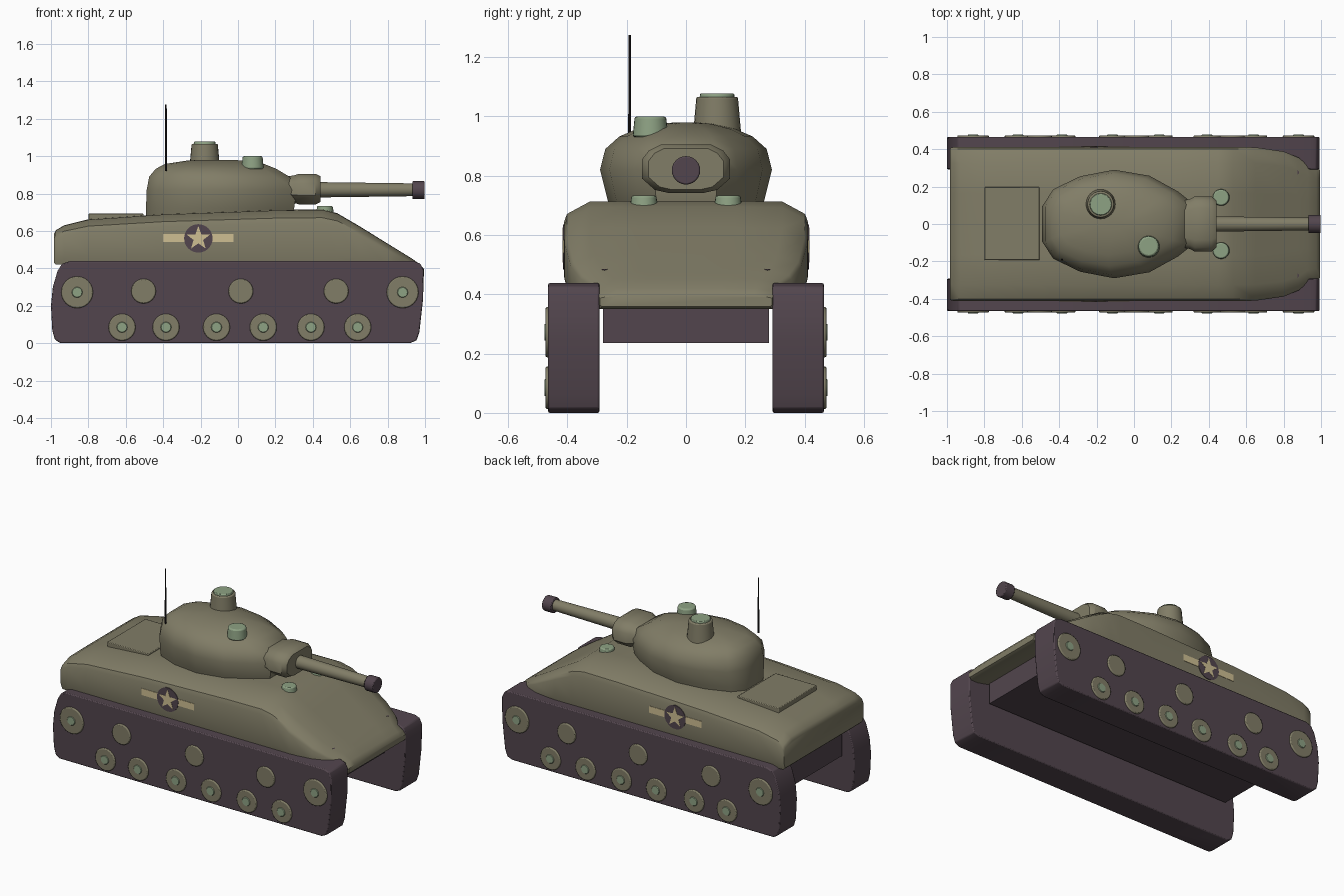
import bpy, bmesh, math
from mathutils import Matrix, Vector

cube = bpy.data.objects.get("Cube")
if cube:
    bpy.data.objects.remove(cube, do_unlink=True)


def material(name, rgb):
    m = bpy.data.materials.new(name)
    m.use_nodes = True
    m.diffuse_color = (*rgb, 1)
    m.node_tree.nodes["Principled BSDF"].inputs["Base Color"].default_value = (*rgb, 1)
    return m


OLIVE = material("olive_paint", (0.22, 0.205, 0.135))
DARK = material("dark_plum_rubber", (0.085, 0.06, 0.075))
GREEN = material("pale_green_metal", (0.27, 0.36, 0.23))
CREAM = material("cream_paint", (0.62, 0.52, 0.29))
BLACK = material("black_wire", (0.015, 0.013, 0.015))


def finish(name, bm, mat, bevel=0, angle=35):
    bmesh.ops.recalc_face_normals(bm, faces=bm.faces)
    mesh = bpy.data.meshes.new(name)
    bm.to_mesh(mesh)
    bm.free()
    mesh.materials.append(mat)
    ob = bpy.data.objects.new(name, mesh)
    bpy.context.collection.objects.link(ob)
    if bevel:
        mod = ob.modifiers.new("Bevel", "BEVEL")
        mod.width, mod.segments = bevel, 2
        mod.limit_method, mod.angle_limit = "ANGLE", math.radians(30)
    bpy.ops.object.select_all(action="DESELECT")
    ob.select_set(True)
    bpy.context.view_layer.objects.active = ob
    bpy.ops.object.shade_smooth_by_angle(angle=math.radians(angle))
    return ob


def loft(name, rings, mat, bevel=0, angle=35):
    """Skin equal-length closed rings and cap both ends."""
    bm = bmesh.new()
    vs = [[bm.verts.new(p) for p in ring] for ring in rings]
    n = len(vs[0])
    for a, b in zip(vs, vs[1:]):
        for i in range(n):
            j = (i + 1) % n
            bm.faces.new((a[i], a[j], b[j], b[i]))
    bm.faces.new(vs[0])
    bm.faces.new(vs[-1])
    return finish(name, bm, mat, bevel, angle)


def side_plate(name, pts, y0, y1, mat, bevel=0):
    """Extrude an xz outline between two y positions."""
    return loft(name, [[(x, y, z) for x, z in pts] for y in (y0, y1)], mat, bevel)


def box(name, lo, hi, mat, bevel=0):
    pts = [(lo[0], lo[2]), (hi[0], lo[2]), (hi[0], hi[2]), (lo[0], hi[2])]
    return side_plate(name, pts, lo[1], hi[1], mat, bevel)


def cone(name, start, end, r1, r2, mat, bevel=0, sides=24):
    """Round part running from start to end."""
    a, b = Vector(start), Vector(end)
    rot = (b - a).to_track_quat("Z", "Y").to_matrix().to_4x4()
    bm = bmesh.new()
    bmesh.ops.create_cone(bm, cap_ends=True, segments=sides, radius1=r1, radius2=r2,
                          depth=(b - a).length, matrix=Matrix.Translation((a + b) / 2) @ rot)
    return finish(name, bm, mat, bevel)


# Upper hull: cross-sections along x (x, half width, bottom, top)
hull = [(-.985, .405, .43, .58), (-.975, .41, .42, .603), (-.93, .412, .42, .63),
        (-.8, .412, .42, .662), (-.4, .412, .42, .69), (.2, .412, .42, .712),
        (.45, .412, .42, .715), (.53, .412, .42, .695), (.65, .41, .41, .625),
        (.8, .388, .38, .532), (.88, .355, .36, .483), (.93, .312, .35, .452),
        (.975, .30, .35, .42), (.995, .29, .358, .395)]
section = [(.975, 0), (1, .2), (1, .75), (.975, .85), (.79, .99), (.4, 1)]
half = section + [(-w, h) for w, h in reversed(section)]
loft("upper_hull", [[(x, w * u, b + (t - b) * v) for u, v in half]
                    for x, w, b, t in hull], OLIVE, angle=40)

# Lower hull and engine deck
box("lower_hull", (-.92, -.28, .235), (.85, .28, .45), DARK)
box("engine_deck", (-.8, -.193, .64), (-.505, .197, .692), OLIVE, .004)

# Turret: egg-shaped slices going up (z, rear x, front x, half width)
egg = [(-1, .34), (-.86, .64), (-.5, .88), (-.05, 1), (.42, .89), (.8, .6), (1, .38)]
outline = egg + [(t, -h) for t, h in reversed(egg)]
slices = [(.67, -.49, .29, .25), (.72, -.492, .30, .265), (.82, -.488, .315, .29),
          (.89, -.475, .275, .272), (.932, -.44, .205, .225), (.958, -.39, .14, .165),
          (.975, -.28, .05, .09), (.98, -.2, -.04, .03)]
loft("turret", [[((a + b) / 2 + t * (b - a) / 2, h * w, z) for t, h in outline]
                for z, a, b, w in slices], OLIVE, angle=45)

# Gun mantlet, barrel and muzzle
shield = [(.06, .742), (.105, .752), (.148, .79), (.148, .855), (.125, .885), (.085, .905)]
shield += [(-y, z) for y, z in reversed(shield)]
loft("gun_mantlet", [[(x, y * s, .82 + (z - .82) * s) for y, z in shield]
                     for x, s in ((.26, .85), (.30, .9), (.325, 1), (.415, 1), (.44, .85))],
     OLIVE, angle=40)
cone("gun_barrel", (.42, 0, .82), (.95, 0, .82), .041, .034, OLIVE)
cone("muzzle", (.932, 0, .818), (.998, 0, .818), .048, .048, DARK, .005)

# Cupola, hatches and antenna
cone("cupola", (-.178, .105, .93), (-.178, .105, 1.066), .082, .07, OLIVE, .006)
cone("cupola_lid", (-.178, .105, 1.06), (-.178, .105, 1.077), .06, .057, GREEN, .003)
cone("loader_hatch", (.078, -.12, .93), (.078, -.12, 1), .06, .053, GREEN, .008)
cone("antenna", (-.385, -.19, .92), (-.385, -.19, 1.275), .005, .004, BLACK, sides=8)

# Flat star outline for the side badge
star = []
for i in range(10):
    a, r = math.pi / 2 + i * math.pi / 5, (.066, .027)[i % 2]
    star.append((-.212 + r * math.cos(a), .56 + r * math.sin(a)))

# Everything mirrored across the two sides
track = [(-.95, 0), (-.6, 0), (.6, 0), (.92, 0), (.955, .015), (.97, .06), (.99, .24),
         (.992, .39), (.975, .425), (.94, .438), (-.9, .438), (-.94, .425),
         (-.965, .385), (-.99, .3), (-1, .2), (-.993, .07), (-.98, .02)]
road_wheels = (-.62, -.385, -.115, .135, .39, .64)
rollers = (-.505, .015, .525)
wheels = [("road_wheel", x, .085, .074) for x in road_wheels]
wheels += [("return_roller", x, .278, .068) for x in rollers]
wheels += [("end_wheel", x, .272, .087) for x in (-.86, .88)]

for side, s in (("left", 1), ("right", -1)):
    side_plate("track_" + side, track, s * .292, s * .465, DARK, .006)
    for name, x, z, r in wheels:
        cone(f"{name}_{side}", (x, s * .45, z), (x, s * .474, z), r, r - .003, OLIVE, .005)
        if name != "return_roller":
            cone(f"{name}_hub_{side}", (x, s * .47, z), (x, s * .478, z),
                 .032, .026, GREEN, sides=12)
    cone("driver_hatch_" + side, (.465, s * .142, .69), (.465, s * .142, .733),
         .047, .042, GREEN, .006)
    cone("glacis_lamp_" + side, (.865, s * .275, .465), (.872, s * .275, .486),
         .011, .011, DARK, sides=10)
    # Side badge: bars, disc and star
    for end, x0, x1 in (("rear", -.4, -.26), ("front", -.16, -.025)):
        box(f"badge_bar_{end}_{side}", (x0, s * .4085, .54), (x1, s * .4145, .583), CREAM)
    cone("badge_disc_" + side, (-.212, s * .4085, .56), (-.212, s * .4155, .56),
         .076, .076, DARK, sides=32)
    side_plate("badge_star_" + side, star, s * .411, s * .417, CREAM)
